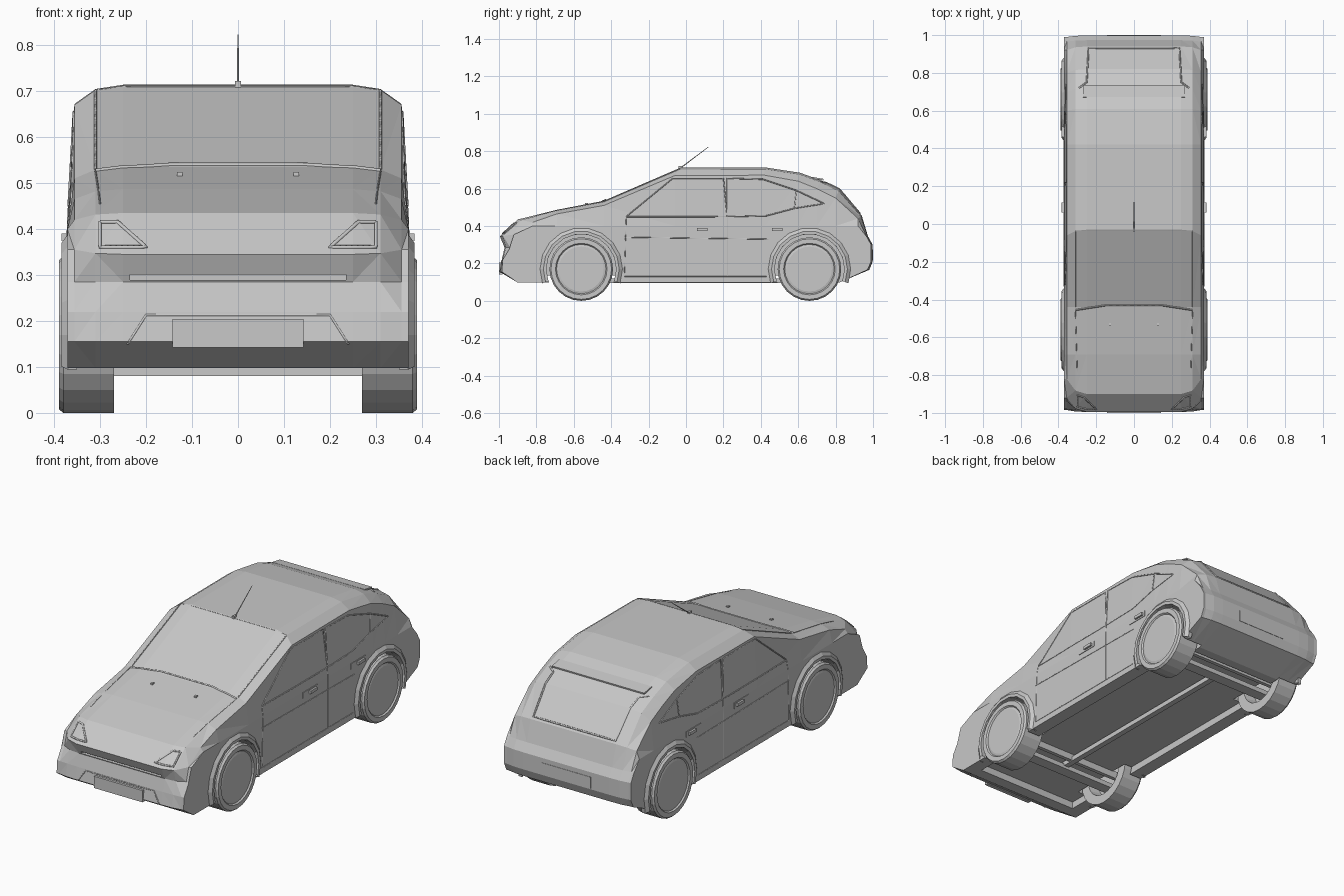
import bpy, bmesh, math
from mathutils import Vector
from mathutils.bvhtree import BVHTree

old = bpy.data.objects.get("Cube")
if old:
    bpy.data.objects.remove(old)

COLOUR = (0.58, 0.58, 0.58, 1)
grey = bpy.data.materials.new("plain grey")
grey.use_nodes = True
grey.diffuse_color = COLOUR
grey.node_tree.nodes["Principled BSDF"].inputs["Base Color"].default_value = COLOUR


def finish(name, bm):
    """Turn a bmesh into a grey, flat shaded object."""
    bmesh.ops.recalc_face_normals(bm, faces=bm.faces)
    mesh = bpy.data.meshes.new(name)
    bm.to_mesh(mesh)
    bm.free()
    mesh.materials.append(grey)
    obj = bpy.data.objects.new(name, mesh)
    bpy.context.scene.collection.objects.link(obj)
    return obj


def box(name, low, high, tilt=0):
    """Box between two corners, optionally tilted about x."""
    bm = bmesh.new()
    bmesh.ops.create_cube(bm, size=1)
    bmesh.ops.scale(bm, vec=Vector(high) - Vector(low), verts=bm.verts)
    obj = finish(name, bm)
    obj.location = (Vector(low) + Vector(high)) / 2
    obj.rotation_euler.x = math.radians(tilt)
    return obj


def lathe(name, outline, centre, start=0, sweep=360, steps=24, turn=0):
    """Revolve (x, radius) points about the x axis."""
    bm = bmesh.new()
    a = math.radians(start)
    verts = [bm.verts.new((x, r * math.cos(a), r * math.sin(a))) for x, r in outline]
    edges = [bm.edges.new(pair) for pair in zip(verts, verts[1:])]
    bmesh.ops.spin(bm, geom=verts + edges, cent=(0, 0, 0), axis=(1, 0, 0),
                   angle=math.radians(sweep), steps=steps)
    bmesh.ops.remove_doubles(bm, verts=bm.verts, dist=0.0001)
    obj = finish(name, bm)
    obj.location = centre
    obj.rotation_euler.z = math.radians(turn)
    return obj


def cut(target, cutter):
    """Subtract a cutter for good and throw it away."""
    cutter.hide_render = True
    mod = target.modifiers.new("cut", "BOOLEAN")
    mod.operation = "DIFFERENCE"
    mod.solver = "EXACT"
    mod.object = cutter
    bpy.context.view_layer.objects.active = target
    bpy.ops.object.modifier_apply(modifier=mod.name)
    bpy.data.objects.remove(cutter)


# Body: side outline (y, z) at the middle, then (y, z) near the flank
OUTLINE = [
    (-.90, .098, -.90, .098), (-.995, .155, -.985, .155), (-.985, .22, -.98, .22),
    (-.97, .285, -.94, .285), (-.995, .345, -.92, .355), (-.90, .435, -.82, .42),
    (-.69, .487, -.69, .465), (-.44, .535, -.44, .51), (-.03, .712, -.06, .67),
    (.42, .714, .42, .672), (.61, .685, .6, .64), (.72, .645, .7, .6),
    (.82, .598, .8, .55), (.94, .455, .92, .44), (.973, .345, .965, .345),
    (.998, .30, .99, .30), (.998, .21, .99, .21), (.98, .166, .97, .166),
    (.82, .098, .82, .098)]


def layer(x):
    blend = {.25: 0, .31: .22}.get(abs(x), 1)
    pts = []
    for y, z, ys, zs in OUTLINE:
        y, z = y + (ys - y) * blend, z + (zs - z) * blend
        if abs(x) > .36:
            z = min(z, .4)
        pts.append((x, y, z))
    return pts


bm = bmesh.new()
rings = [[bm.verts.new(p) for p in layer(x)]
         for x in (-.371, -.356, -.31, -.25, .25, .31, .356, .371)]
for a, b in zip(rings, rings[1:]):
    for i in range(len(a)):
        bm.faces.new((a[i - 1], a[i], b[i], b[i - 1]))
bm.faces.new(rings[0])
bm.faces.new(rings[-1])
bmesh.ops.triangulate(bm, faces=bm.faces)
surface = BVHTree.FromBMesh(bm)
body = finish("body", bm)


def trim(name, pts, side, r=.003, closed=False):
    """Thin strip laid on the body, projected from one side."""
    if closed:
        pts = pts + pts[:1]
    path = []
    for p, q in zip(pts, pts[1:]):
        for k in range(9):
            u, v = Vector(p).lerp(Vector(q), k / 8)
            origin, ray = {"front": ((u, -2, v), (0, 1, 0)),
                           "back": ((u, 2, v), (0, -1, 0)),
                           "top": ((u, v, 2), (0, 0, -1)),
                           "left": ((2, u, v), (-1, 0, 0)),
                           "right": ((-2, u, v), (1, 0, 0))}[side]
            hit = surface.ray_cast(Vector(origin), Vector(ray))[0]
            if hit and (not path or (hit - path[-1]).length > .001):
                path.append(hit)
    curve = bpy.data.curves.new(name, "CURVE")
    curve.dimensions = "3D"
    curve.bevel_depth = r
    curve.bevel_resolution = 0
    curve.use_fill_caps = True
    spline = curve.splines.new("POLY")
    spline.points.add(len(path) - 1)
    for point, co in zip(spline.points, path):
        point.co = (*co, 1)
    curve.materials.append(grey)
    bpy.context.scene.collection.objects.link(bpy.data.objects.new(name, curve))


# Openings: floor recess, grille slot, wheel wells, fog lamp pockets
AXLES = {"front": -.56, "rear": .66}
cut(body, box("floor_cutter", (-.3, -.84, -.1), (.3, .77, .135)))
cut(body, box("grille_cutter", (-.235, -1.1, .289), (.235, -.95, .301)))
for s, side in ((1, "left"), (-1, "right")):
    for y in AXLES.values():
        well = [(s * .255, 0), (s * .255, .187), (s * .5, .187), (s * .5, 0)]
        cut(body, lathe("well_cutter", well, (0, y, .17)))
    cut(body, box("fog_cutter", (min(s * .29, s * .5), -1.1, .15),
                  (max(s * .29, s * .5), -.92, .217)))

for s, side in ((1, "left"), (-1, "right")):
    # Wheels with a dished face and a hollow back, and flared arches
    for end, y in AXLES.items():
        wheel = [(.33, 0), (.33, .11), (.27, .12), (.27, .17), (.38, .17), (.39, .162),
                 (.39, .138), (.383, .132), (.386, .12), (.386, 0)]
        lathe(f"{side}_{end}_wheel", [(s * x, r) for x, r in wheel], (0, y, .17))
        arch = [(.35, .187), (.383, .187), (.384, .203), (.37, .222), (.35, .222), (.35, .187)]
        lathe(f"{side}_{end}_arch", [(s * x, r) for x, r in arch], (0, y, .17),
              start=-20, sweep=220, steps=11)
    # Fog lamps
    lamp = [(-.05, .035), (.03, .035), (.03, .026), (.015, .022), (.015, 0)]
    lathe(f"{side}_fog_lamp", lamp, (s * .325, -.95, .184), steps=16, turn=-90)
    # Door handles
    for end, y in (("front", .07), ("rear", .47)):
        box(f"{side}_{end}_handle_plate", (s * .368 - .006, y - .06, .366),
            (s * .368 + .006, y + .06, .397))
        box(f"{side}_{end}_handle", (s * .376 - .008, y - .01, .374),
            (s * .376 + .008, y + .045, .39))
    # Side windows and door seams
    trim(f"{side}_front_window", [(-.32, .45), (-.07, .655), (.2, .655), (.22, .45)], side,
         closed=True)
    trim(f"{side}_rear_window", [(.22, .45), (.22, .655), (.41, .65), (.59, .59), (.74, .52),
                                 (.58, .495), (.43, .455)], side, closed=True)
    trim(f"{side}_quarter_pillar", [(.58, .495), (.59, .59)], side)
    trim(f"{side}_front_seam", [(-.32, .45), (-.33, .13)], side, r=.002)
    trim(f"{side}_middle_seam", [(.22, .45), (.22, .13)], side, r=.002)
    trim(f"{side}_sill_seam", [(-.33, .13), (.43, .13)], side, r=.002)
    trim(f"{side}_flank_crease", [(-.33, .34), (.44, .33)], side, r=.002)
    # Headlights, bonnet edges, windscreen posts
    trim(f"{side}_headlight", [(s * .3, .415), (s * .262, .415), (s * .2, .36), (s * .3, .36)],
         "front", r=.005, closed=True)
    trim(f"{side}_bonnet_edge", [(s * .3, -.8), (s * .31, -.46)], "top", r=.002)
    trim(f"{side}_windscreen_post", [(s * .31, -.44), (s * .31, -.04)], "top")
    box(f"{side}_washer_jet", (s * .127 - .006, -.54, .51), (s * .127 + .006, -.525, .524))

# Windscreen base, rear window, spoiler and bumper lines
trim("windscreen_base", [(-.31, -.455), (-.15, -.43), (.15, -.43), (.31, -.455)], "top", r=.005)
trim("roof_front_edge", [(-.31, -.035), (.31, -.035)], "top", r=.002)
trim("rear_window_frame", [(-.29, .72), (-.25, .75), (-.24, .93), (.24, .93), (.25, .75),
                           (.29, .72)], "top", r=.005)
box("spoiler", (-.27, .67, .65), (.27, .735, .658), tilt=-10)
trim("intake_edge", [(-.24, .15), (-.2, .213), (.2, .213), (.24, .15)], "front")
box("front_plate", (-.142, -1, .142), (.142, -.98, .204))
box("rear_plate", (-.142, .98, .215), (.142, 1, .275))

# Underside: axles, exhaust pipe, sump rail
for end, y in AXLES.items():
    box(f"{end}_axle", (-.33, y - .03, .08), (.33, y + .03, .105))
    box(f"{end}_axle_rail", (-.29, y + .07, .1), (.29, y + .09, .14))
box("exhaust_pipe", (-.015, -.56, .095), (.015, .66, .12))

# Aerial
bm = bmesh.new()
bmesh.ops.create_cone(bm, cap_ends=True, segments=6, radius1=.003, radius2=.0015, depth=.19)
aerial = finish("aerial", bm)
aerial.location = (0, .043, .765)
aerial.rotation_euler.x = math.radians(-53)
box("aerial_base", (-.006, -.04, .705), (.006, -.02, .722))
